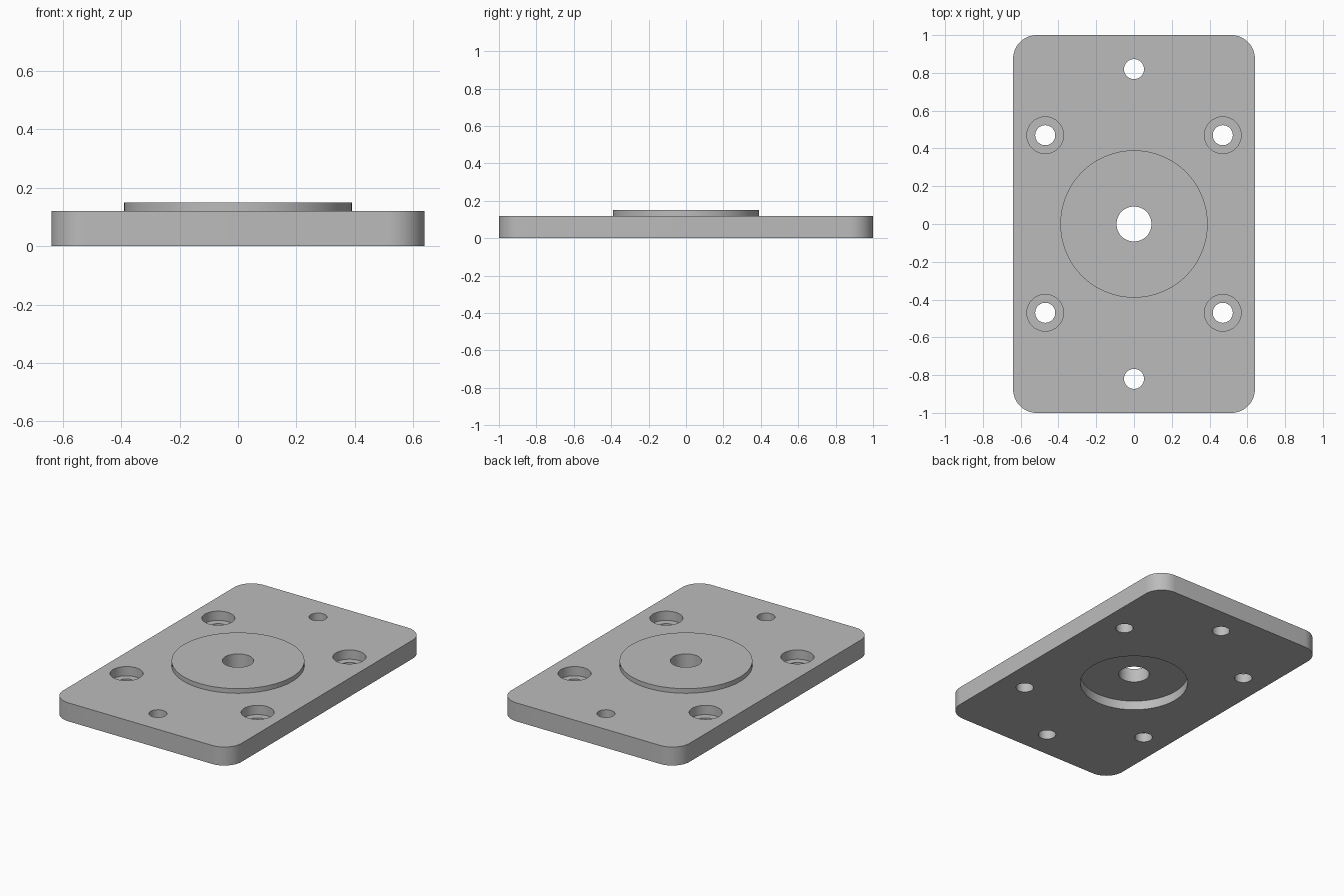
import bpy
import bmesh
import math

cube = bpy.data.objects.get("Cube")
if cube:
    bpy.data.objects.remove(cube, do_unlink=True)

# Single grey material
grey = bpy.data.materials.new("plate grey")
grey.use_nodes = True
colour = (0.5, 0.5, 0.5, 1)
grey.diffuse_color = colour
grey.node_tree.nodes["Principled BSDF"].inputs["Base Color"].default_value = colour

HALF_X, HALF_Y, CORNER = 0.64, 1.0, 0.125
THICK, BOSS_TOP = 0.12, 0.15
BOLT, SLIDE = 0.47, 0.82
HOLE_R, BORE_R, BORE_FLOOR = 0.053, 0.097, 0.06


def prism(name, points, z0, z1):
    """Closed solid from a flat outline between two heights."""
    bm = bmesh.new()
    face = bm.faces.new([bm.verts.new((x, y, z0)) for x, y in points])
    up = bmesh.ops.extrude_face_region(bm, geom=[face])["geom"]
    for v in up:
        if isinstance(v, bmesh.types.BMVert):
            v.co.z = z1
    bmesh.ops.recalc_face_normals(bm, faces=bm.faces)
    mesh = bpy.data.meshes.new(name)
    bm.to_mesh(mesh)
    bm.free()
    mesh.materials.append(grey)
    obj = bpy.data.objects.new(name, mesh)
    bpy.context.scene.collection.objects.link(obj)
    return obj


def arc(x, y, r, start, sweep, steps):
    return [(x + r * math.cos(start + sweep * i / steps),
             y + r * math.sin(start + sweep * i / steps)) for i in range(steps + 1)]


def cylinder(name, x, y, r, z0, z1, sides=64):
    return prism(name, arc(x, y, r, 0, math.tau, sides)[:-1], z0, z1)


# Rounded rectangular plate
outline = []
for i, (sx, sy) in enumerate([(1, 1), (-1, 1), (-1, -1), (1, -1)]):
    outline += arc(sx * (HALF_X - CORNER), sy * (HALF_Y - CORNER), CORNER,
                   i * math.pi / 2, math.pi / 2, 16)
plate = prism("mounting_plate", outline, 0, THICK)

# Raised round boss, then all the holes
tools = [("UNION", cylinder("boss", 0, 0, 0.39, 0.09, BOSS_TOP, 128)),
         ("DIFFERENCE", cylinder("underside_recess", 0, 0, 0.325, -0.1, 0.06, 128)),
         ("DIFFERENCE", cylinder("centre_hole", 0, 0, 0.0925, -0.2, 0.3))]
for sy in (-1, 1):
    tools.append(("DIFFERENCE", cylinder("end_hole", 0, sy * SLIDE, HOLE_R, -0.2, 0.3)))
    for sx in (-1, 1):
        x, y = sx * BOLT, sy * BOLT
        tools.append(("DIFFERENCE", cylinder("bolt_hole", x, y, HOLE_R, -0.2, 0.3)))
        tools.append(("DIFFERENCE", cylinder("counterbore", x, y, BORE_R, BORE_FLOOR, 0.3)))

for operation, tool in tools:
    tool.hide_render = True
    mod = plate.modifiers.new(tool.name, "BOOLEAN")
    mod.operation = operation
    mod.solver = "EXACT"
    mod.object = tool

# Bake the cuts and discard the cutters
depsgraph = bpy.context.evaluated_depsgraph_get()
baked = bpy.data.meshes.new_from_object(plate.evaluated_get(depsgraph))
plate.modifiers.clear()
plate.data = baked
for _, tool in tools:
    bpy.data.objects.remove(tool, do_unlink=True)

# Smooth round walls, sharp rims
bpy.ops.object.select_all(action="DESELECT")
plate.select_set(True)
bpy.context.view_layer.objects.active = plate
bpy.ops.object.shade_smooth_by_angle(angle=math.radians(30))
